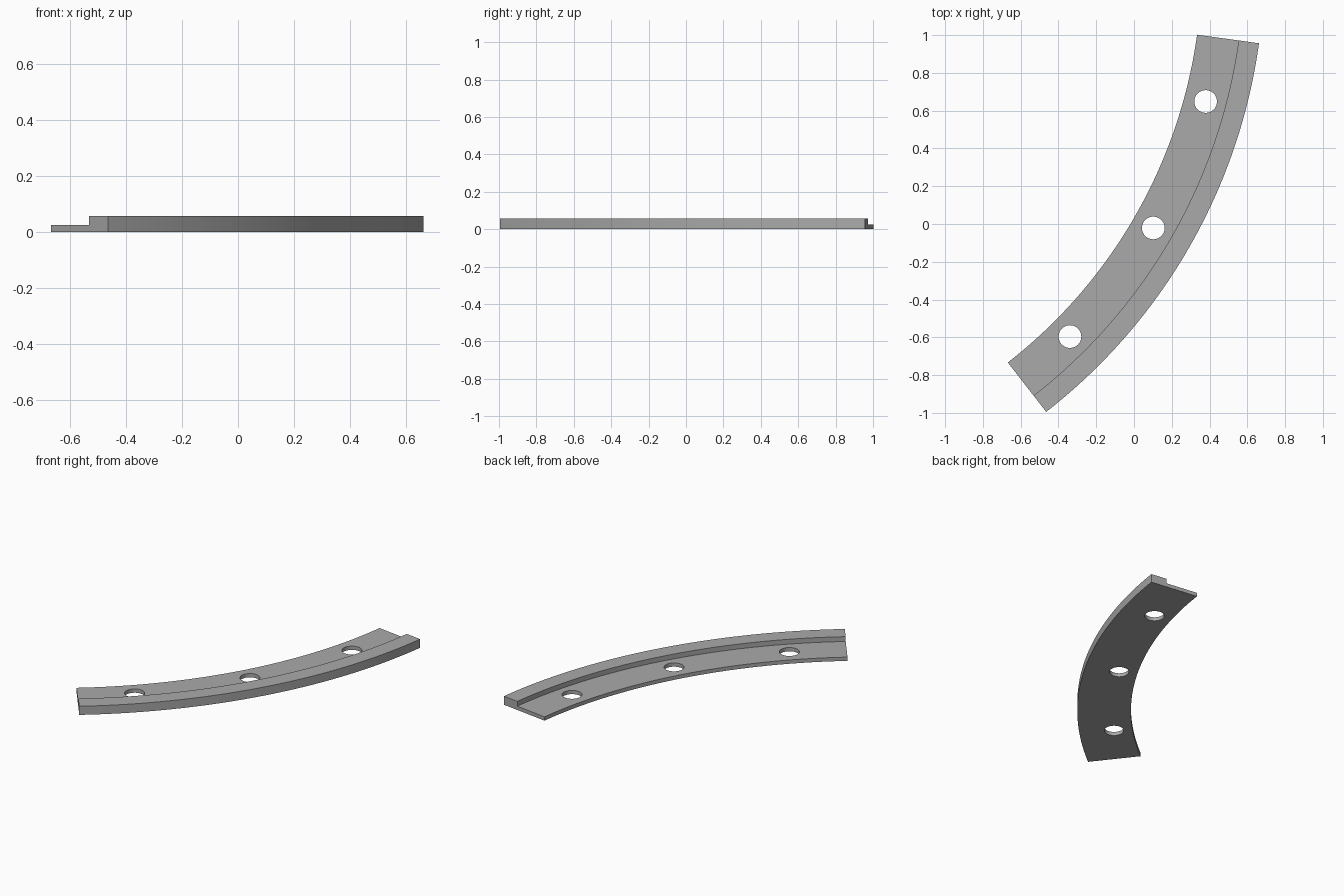
import bpy, bmesh
from math import radians, cos, sin

cube = bpy.data.objects.get("Cube")
if cube:
    bpy.data.objects.remove(cube, do_unlink=True)

CENTER = (-2.302, 1.367)          # centre of the arc
MID, HALF = radians(-30), radians(22.12)
R_IN, R_STEP, R_OUT = 2.661, 2.883, 2.992
H_LOW, H_HIGH = 0.025, 0.057
R_HOLE, HOLE_RADIUS = 2.776, 0.06
STEPS = 64

grey = bpy.data.materials.new("plain grey")
grey.use_nodes = True
color = (0.4, 0.4, 0.4, 1)
grey.diffuse_color = color
grey.node_tree.nodes["Principled BSDF"].inputs["Base Color"].default_value = color


def polar(r, a, z):
    return (CENTER[0] + r * cos(a), CENTER[1] + r * sin(a), z)


# Stepped cross-section swept along the arc
profile = [(R_IN, 0), (R_OUT, 0), (R_OUT, H_HIGH),
           (R_STEP, H_HIGH), (R_STEP, H_LOW), (R_IN, H_LOW)]
bm = bmesh.new()
rings = []
for i in range(STEPS + 1):
    a = MID - HALF + 2 * HALF * i / STEPS
    rings.append([bm.verts.new(polar(r, a, z)) for r, z in profile])
n = len(profile)
for a, b in zip(rings, rings[1:]):
    for k in range(n):
        bm.faces.new((a[k], a[(k + 1) % n], b[(k + 1) % n], b[k]))
bm.faces.new(rings[0])
bm.faces.new(rings[-1])
bmesh.ops.recalc_face_normals(bm, faces=bm.faces)
mesh = bpy.data.meshes.new("curved_rail")
bm.to_mesh(mesh)
bm.free()
mesh.materials.append(grey)
rail = bpy.data.objects.new("curved_rail", mesh)
bpy.context.collection.objects.link(rail)

# Bolt holes through the low flange
for i in (-1, 0, 1):
    bpy.ops.mesh.primitive_cylinder_add(
        vertices=48, radius=HOLE_RADIUS, depth=0.2,
        location=polar(R_HOLE, MID + i * radians(15), 0))
    cutter = bpy.context.object
    cutter.name = "hole_cutter"
    cutter.data.materials.append(grey)
    cut = rail.modifiers.new("bolt_hole", 'BOOLEAN')
    cut.operation, cut.solver, cut.object = 'DIFFERENCE', 'EXACT', cutter
    bpy.context.view_layer.objects.active = rail
    bpy.ops.object.modifier_apply(modifier=cut.name)
    bpy.data.objects.remove(cutter, do_unlink=True)

# Smooth the curved walls, keep the edges sharp
bpy.ops.object.select_all(action='DESELECT')
rail.select_set(True)
bpy.context.view_layer.objects.active = rail
bpy.ops.object.shade_smooth_by_angle(angle=radians(30))
